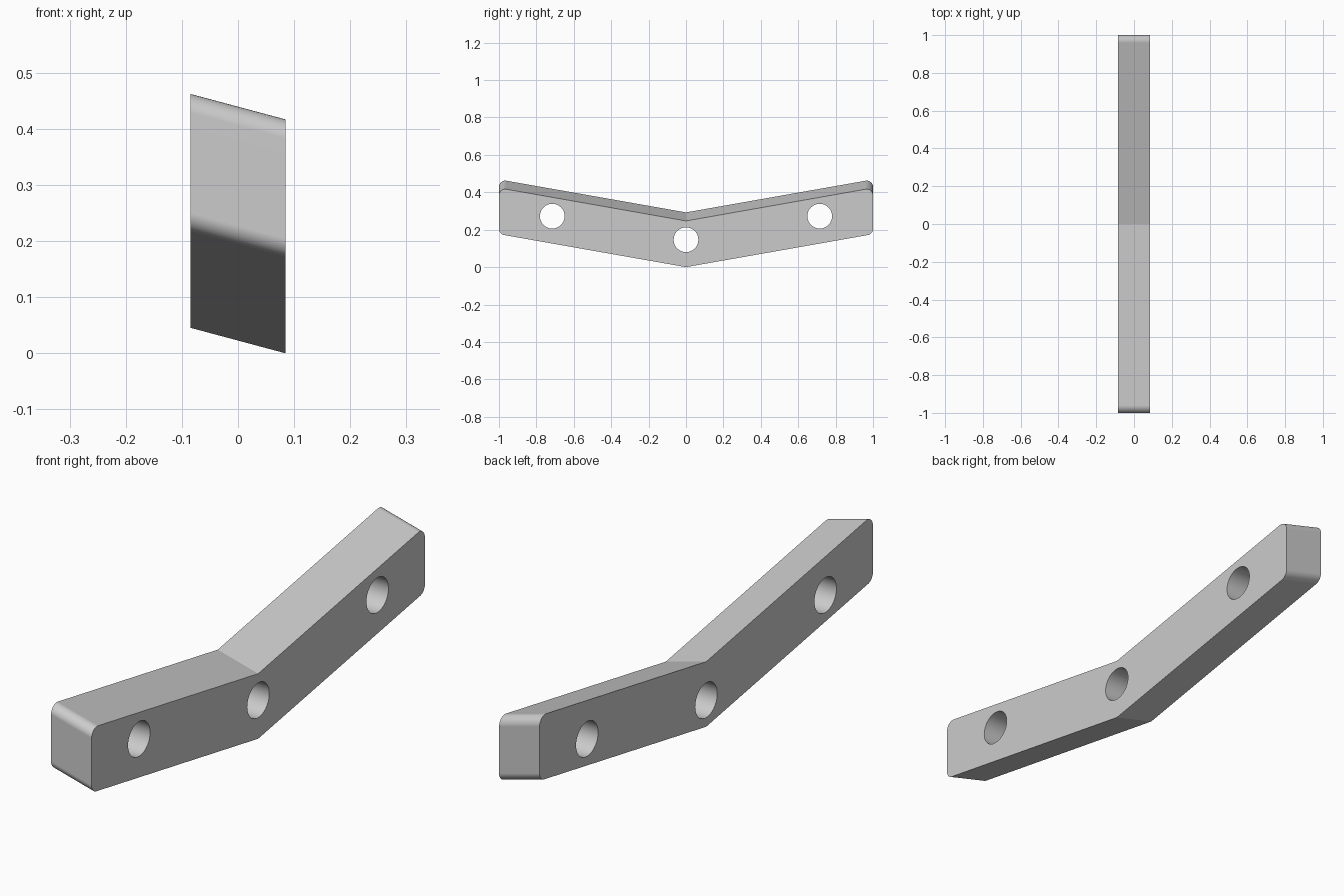
import bpy, bmesh, math
from mathutils import Vector

if "Cube" in bpy.data.objects:
    bpy.data.objects.remove(bpy.data.objects["Cube"], do_unlink=True)

HALF_WIDTH = 0.085
SLOPE = math.tan(math.radians(10))    # rise of each arm
LEAN = math.tan(math.radians(15))     # tilt of top and bottom across the width
HEIGHT = 0.247
FILLET = 0.034

grey = bpy.data.materials.new("light_grey")
grey.use_nodes = True
colour = (0.6, 0.6, 0.6, 1)
grey.diffuse_color = colour
grey.node_tree.nodes["Principled BSDF"].inputs["Base Color"].default_value = colour


def fillet_arc(before, corner, after, radius, steps=10):
    """Points of an arc rounding the corner, in order of travel."""
    a, b = (before - corner).normalized(), (after - corner).normalized()
    half = a.angle(b) / 2
    to_corner = -(a + b).normalized()
    across = (b - a).normalized()
    centre = corner - to_corner * radius / math.sin(half)
    sweep = math.pi / 2 - half
    points = []
    for i in range(steps + 1):
        t = sweep * (2 * i / steps - 1)
        points.append(centre + radius * (math.cos(t) * to_corner + math.sin(t) * across))
    return points


# Right half of the chevron profile, then its mirror image
low, high = Vector((0, 0, 0)), Vector((0, 0, HEIGHT))
low_end, high_end = (p + Vector((0, 1, SLOPE)) for p in (low, high))
arm = (fillet_arc(low, low_end, high_end, FILLET)
       + fillet_arc(low_end, high_end, high, FILLET))
mirrored = [Vector((0, -p.y, p.z)) for p in reversed(arm)]
profile = [low] + arm + [high] + mirrored

# Bent bar: the profile swept across the width along a leaning line
bm = bmesh.new()
sides = [[bm.verts.new((x, p.y, p.z + (HALF_WIDTH - x) * LEAN)) for p in profile]
         for x in (-HALF_WIDTH, HALF_WIDTH)]
for side in sides:
    bm.faces.new(side)
for i in range(len(profile)):
    j = (i + 1) % len(profile)
    bm.faces.new((sides[0][i], sides[0][j], sides[1][j], sides[1][i]))
bmesh.ops.recalc_face_normals(bm, faces=bm.faces)
mesh = bpy.data.meshes.new("bent_bar")
bm.to_mesh(mesh)
bm.free()
mesh.materials.append(grey)
bar = bpy.data.objects.new("bent_bar", mesh)
bpy.context.collection.objects.link(bar)

# Three bolt holes straight through, halfway up the bar
for y in (-0.715, 0, 0.715):
    z = (HEIGHT / 2) + HALF_WIDTH * LEAN + abs(y) * SLOPE
    bpy.ops.mesh.primitive_cylinder_add(vertices=64, radius=0.066, depth=0.5,
                                        location=(0, y, z), rotation=(0, math.pi / 2, 0))
    cutter = bpy.context.object
    cutter.name = "hole_cutter"
    cutter.hide_render = True
    cutter.data.materials.append(grey)
    cut = bar.modifiers.new("bolt_hole", 'BOOLEAN')
    cut.operation = 'DIFFERENCE'
    cut.solver = 'EXACT'
    cut.object = cutter
    bpy.context.view_layer.objects.active = bar
    bpy.ops.object.modifier_apply(modifier=cut.name)
    bpy.data.objects.remove(cutter, do_unlink=True)

# Smooth fillets and holes, crisp creases
bpy.ops.object.select_all(action='DESELECT')
bar.select_set(True)
bpy.context.view_layer.objects.active = bar
bpy.ops.object.shade_smooth_by_angle(angle=math.radians(15))
weighted = bar.modifiers.new("even_shading", 'WEIGHTED_NORMAL')
weighted.keep_sharp = True
